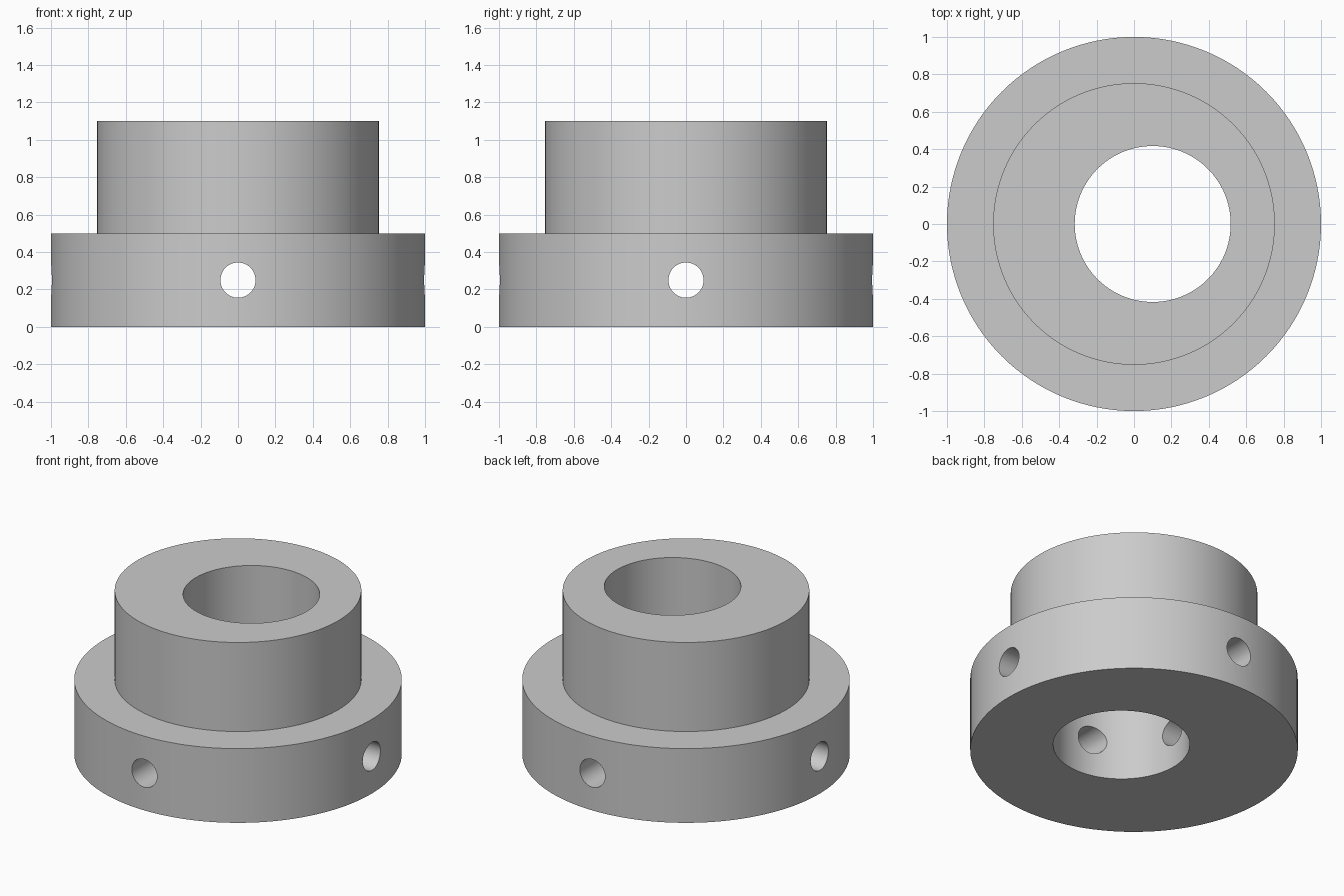
import bpy
from math import pi, radians

cube = bpy.data.objects.get("Cube")
if cube:
    bpy.data.objects.remove(cube, do_unlink=True)

# Plain grey metal
grey = bpy.data.materials.new("grey metal")
grey.use_nodes = True
colour = (0.6, 0.6, 0.6, 1)
grey.diffuse_color = colour
grey.node_tree.nodes["Principled BSDF"].inputs["Base Color"].default_value = colour


def cylinder(name, radius, bottom, top, x=0, sides=128):
    bpy.ops.mesh.primitive_cylinder_add(
        vertices=sides, radius=radius, depth=top - bottom,
        location=(x, 0, (bottom + top) / 2))
    obj = bpy.context.object
    obj.name = name
    obj.data.materials.append(grey)
    return obj


def combine(body, tool, operation):
    """Apply a boolean to the body and discard the tool."""
    tool.hide_render = True
    mod = body.modifiers.new(tool.name, 'BOOLEAN')
    mod.operation = operation
    mod.solver = 'EXACT'
    mod.object = tool
    bpy.ops.object.select_all(action='DESELECT')
    body.select_set(True)
    bpy.context.view_layer.objects.active = body
    bpy.ops.object.modifier_apply(modifier=mod.name)
    bpy.data.objects.remove(tool, do_unlink=True)


# Wide flange with a narrower hub on top
body = cylinder("flanged_collar", 1, 0, 0.5)
combine(body, cylinder("hub", 0.753, 0.2, 1.1), 'UNION')

# Off-centre bore right through
combine(body, cylinder("bore_cutter", 0.417, -0.2, 1.3, x=0.1), 'DIFFERENCE')

# Two crossing drill holes through the flange wall
for name, rotation in (("side_drill", (0, pi / 2, 0)), ("front_drill", (pi / 2, 0, 0))):
    drill = cylinder(name, 0.094, -1.2, 1.2, sides=48)
    drill.location.z = 0.25
    drill.rotation_euler = rotation
    bpy.context.view_layer.update()
    combine(body, drill, 'DIFFERENCE')

# One material slot, smooth walls with crisp rims
body.data.materials.clear()
body.data.materials.append(grey)
for face in body.data.polygons:
    face.material_index = 0
bpy.ops.object.shade_smooth_by_angle(angle=radians(30))
